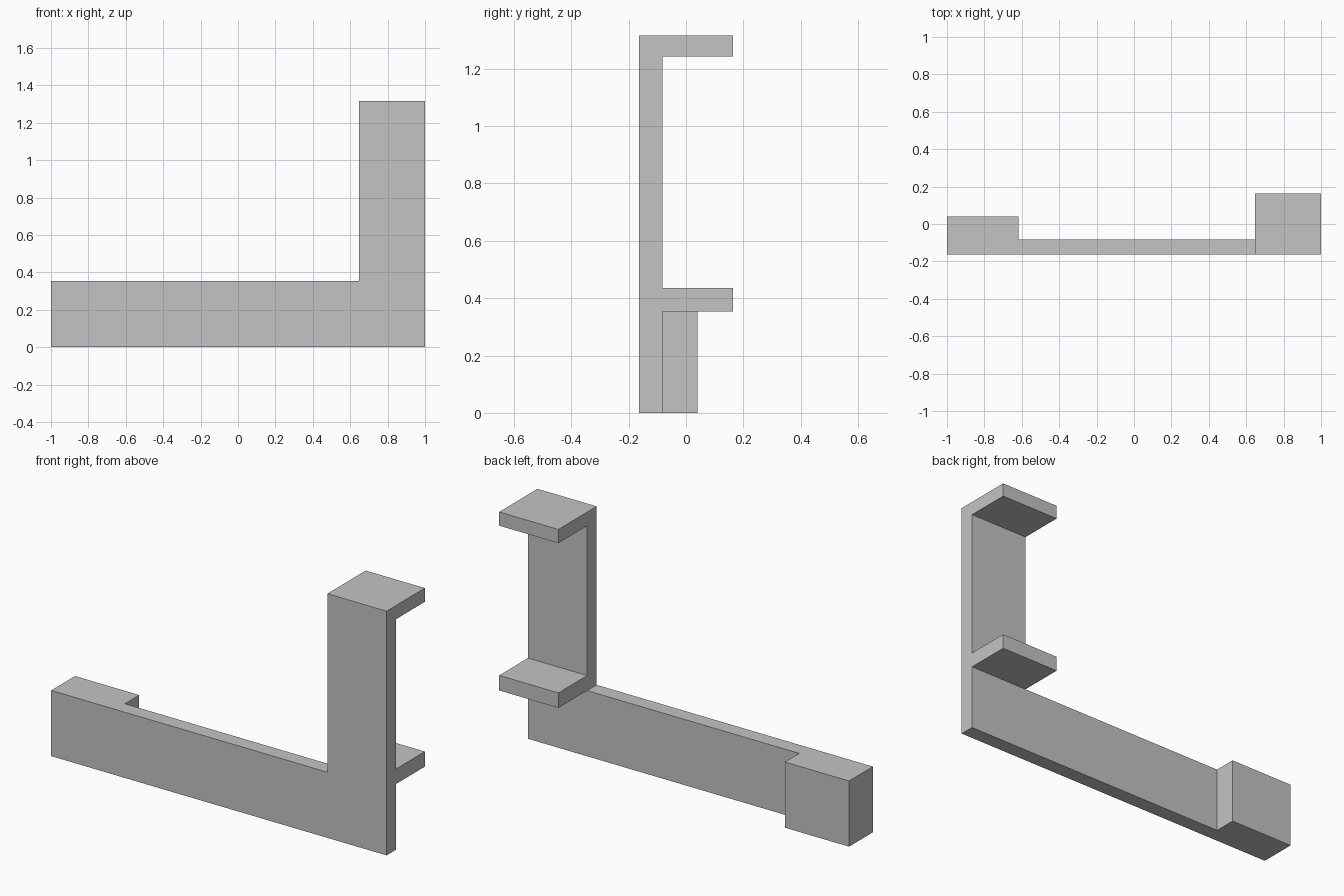
import bpy
import bmesh
import math

cube = bpy.data.objects.get("Cube")
if cube:
    bpy.data.objects.remove(cube, do_unlink=True)

FRONT, PLATE_BACK, BLOCK_BACK, BACK = -0.163, -0.082, 0.04, 0.163
BAR_TOP, TOP = 0.354, 1.316
POST_X, BLOCK_X = 0.647, -0.617

grey = bpy.data.materials.new("light grey")
grey.use_nodes = True
colour = (0.55, 0.55, 0.55, 1)
grey.diffuse_color = colour
grey.node_tree.nodes["Principled BSDF"].inputs["Base Color"].default_value = colour


def prism(name, outline, y0, y1):
    """Extrude an x-z outline from y0 to y1."""
    bm = bmesh.new()
    face = bm.faces.new([bm.verts.new((x, y0, z)) for x, z in outline])
    new = bmesh.ops.extrude_face_region(bm, geom=[face])["geom"]
    verts = [v for v in new if isinstance(v, bmesh.types.BMVert)]
    bmesh.ops.translate(bm, verts=verts, vec=(0, y1 - y0, 0))
    bmesh.ops.recalc_face_normals(bm, faces=bm.faces)
    mesh = bpy.data.meshes.new(name)
    bm.to_mesh(mesh)
    bm.free()
    mesh.materials.append(grey)
    obj = bpy.data.objects.new(name, mesh)
    bpy.context.collection.objects.link(obj)
    return obj


def box(name, x0, x1, z0, z1, y1):
    return prism(name, [(x0, z0), (x1, z0), (x1, z1), (x0, z1)], FRONT, y1)


# L-shaped front plate
bracket = prism("bracket", [(-1, 0), (1, 0), (1, TOP), (POST_X, TOP),
                            (POST_X, BAR_TOP), (-1, BAR_TOP)], FRONT, PLATE_BACK)

# End block, lower shelf and top shelf
parts = [
    box("end_block", -1, BLOCK_X, 0, BAR_TOP, BLOCK_BACK),
    box("lower_shelf", POST_X, 1, BAR_TOP, 0.435, BACK),
    box("top_shelf", POST_X, 1, 1.242, TOP, BACK),
]

# Fuse everything into one solid
for part in parts:
    mod = bracket.modifiers.new("join " + part.name, 'BOOLEAN')
    mod.operation = 'UNION'
    mod.solver = 'EXACT'
    mod.object = part
bpy.context.view_layer.update()
graph = bpy.context.evaluated_depsgraph_get()
fused = bpy.data.meshes.new_from_object(bracket.evaluated_get(graph))
bracket.modifiers.clear()
bracket.data = fused
for part in parts:
    bpy.data.objects.remove(part, do_unlink=True)

# Merge coplanar faces
bm = bmesh.new()
bm.from_mesh(fused)
bmesh.ops.remove_doubles(bm, verts=bm.verts, dist=0.0001)
bmesh.ops.dissolve_limit(bm, angle_limit=math.radians(1), verts=bm.verts, edges=bm.edges)
bm.to_mesh(fused)
bm.free()
